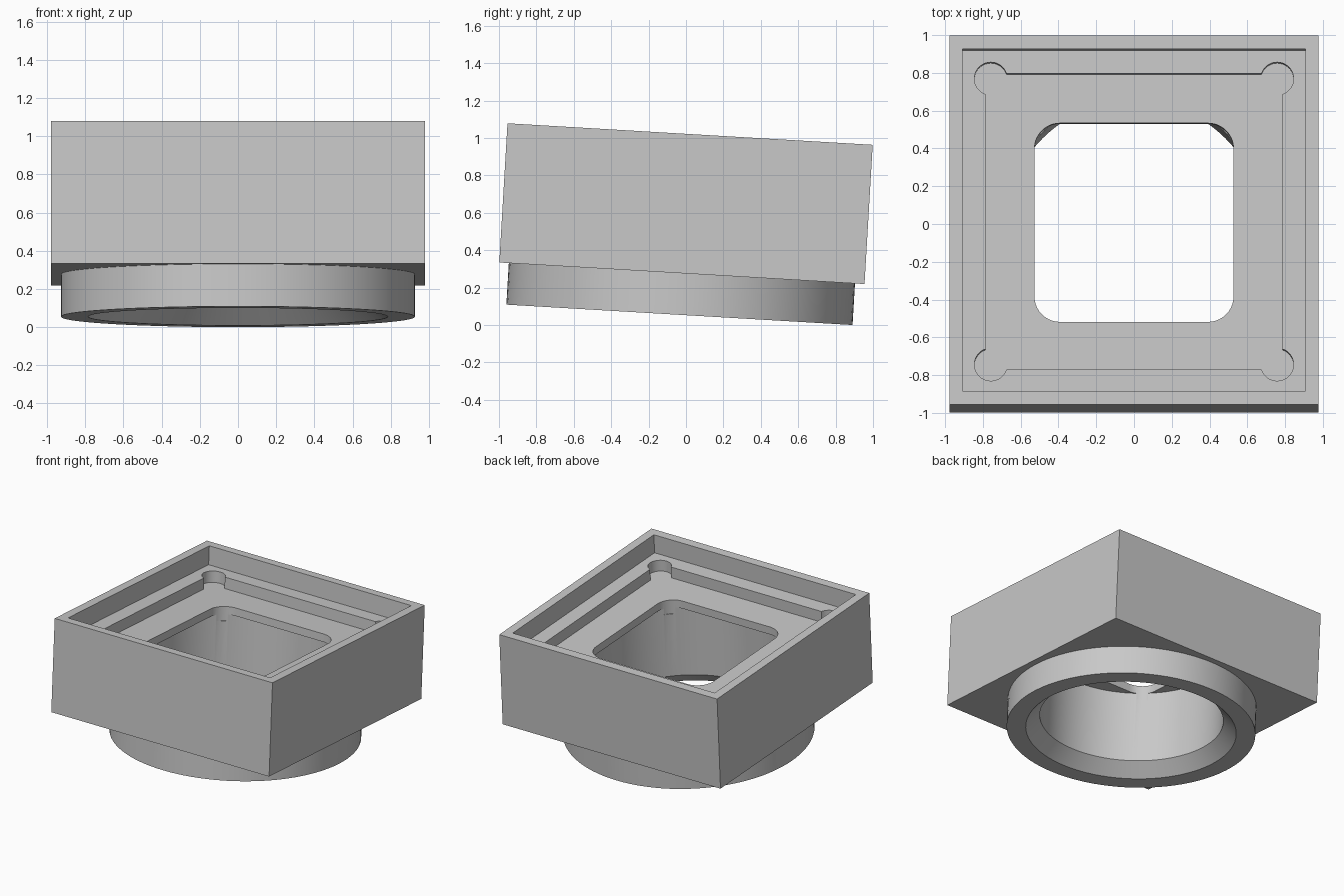
import bpy, bmesh, math
from mathutils import Matrix

old = bpy.data.objects.get("Cube")
if old:
    bpy.data.objects.remove(old)

HALF, TOP, SHOULDER = 0.978, 0.968, 0.2225
LIP_Z = TOP - 0.15        # floor of the wide upper recess
FLOOR_Z = LIP_Z - 0.09    # floor of the inner recess
PLATE_Z = FLOOR_Z - 0.063  # underside of the window plate
TILT = math.radians(-3.37)

grey = bpy.data.materials.new("grey")
grey.use_nodes = True
grey.diffuse_color = (0.58, 0.58, 0.58, 1)
grey.node_tree.nodes["Principled BSDF"].inputs["Base Color"].default_value = grey.diffuse_color


def circle(r, n=96, cx=0, cy=0):
    return [(cx + r * math.cos(math.tau * i / n), cy + r * math.sin(math.tau * i / n))
            for i in range(n)]


def square(h):
    return [(h, h), (-h, h), (-h, -h), (h, -h)]


def rounded_square(h, r, n=10):
    pts = []
    for q, (sx, sy) in enumerate(square(1)):
        for i in range(n + 1):
            a = math.pi / 2 * (q + i / n)
            pts.append((sx * (h - r) + r * math.cos(a), sy * (h - r) + r * math.sin(a)))
    return pts


def loft(name, layers):
    """Closed solid through matching outlines stacked from low to high."""
    bm = bmesh.new()
    rings = [[bm.verts.new((x, y, z)) for x, y in pts] for pts, z in layers]
    n = len(rings[0])
    bm.faces.new(rings[0][::-1])
    bm.faces.new(rings[-1])
    for lo, hi in zip(rings, rings[1:]):
        for i in range(n):
            j = (i + 1) % n
            bm.faces.new((lo[i], lo[j], hi[j], hi[i]))
    mesh = bpy.data.meshes.new(name)
    bm.to_mesh(mesh)
    bm.free()
    mesh.materials.append(grey)
    obj = bpy.data.objects.new(name, mesh)
    bpy.context.collection.objects.link(obj)
    return obj


def prism(name, pts, z0, z1):
    return loft(name, [(pts, z0), (pts, z1)])


# Square body, with the round collar joined underneath
housing = prism("housing", square(HALF), SHOULDER, TOP)
collar = prism("collar", circle(0.927), 0, SHOULDER + 0.1)

# Recesses, corner reliefs, window and chamfered bore
cutters = [
    prism("upper_recess", square(0.907), LIP_Z, TOP + 0.1),
    prism("inner_recess", square(0.786), FLOOR_Z, TOP + 0.1),
    prism("window", rounded_square(0.527, 0.135), PLATE_Z - 0.05, TOP + 0.1),
    loft("bore", [(circle(0.835), -0.05), (circle(0.684), 0.1), (circle(0.684), PLATE_Z)]),
]
cutters += [prism("corner_relief", circle(0.087, 40, x, y), FLOOR_Z, TOP + 0.1)
            for x, y in square(0.758)]

for tool, operation in [(collar, 'UNION')] + [(c, 'DIFFERENCE') for c in cutters]:
    tool.hide_render = True
    mod = housing.modifiers.new(tool.name, 'BOOLEAN')
    mod.operation, mod.object, mod.solver = operation, tool, 'EXACT'

# Bake the cuts and drop the tools
bpy.context.view_layer.update()
result = bpy.data.meshes.new_from_object(
    housing.evaluated_get(bpy.context.evaluated_depsgraph_get()))
housing.modifiers.clear()
housing.data = result
for tool in [collar] + cutters:
    bpy.data.objects.remove(tool)

# Slight forward-high tilt
result.transform(Matrix.Translation((0, -0.035, 0.0545)) @ Matrix.Rotation(TILT, 4, 'X'))

bpy.ops.object.select_all(action='DESELECT')
housing.select_set(True)
bpy.context.view_layer.objects.active = housing
bpy.ops.object.shade_smooth_by_angle(angle=math.radians(30))
